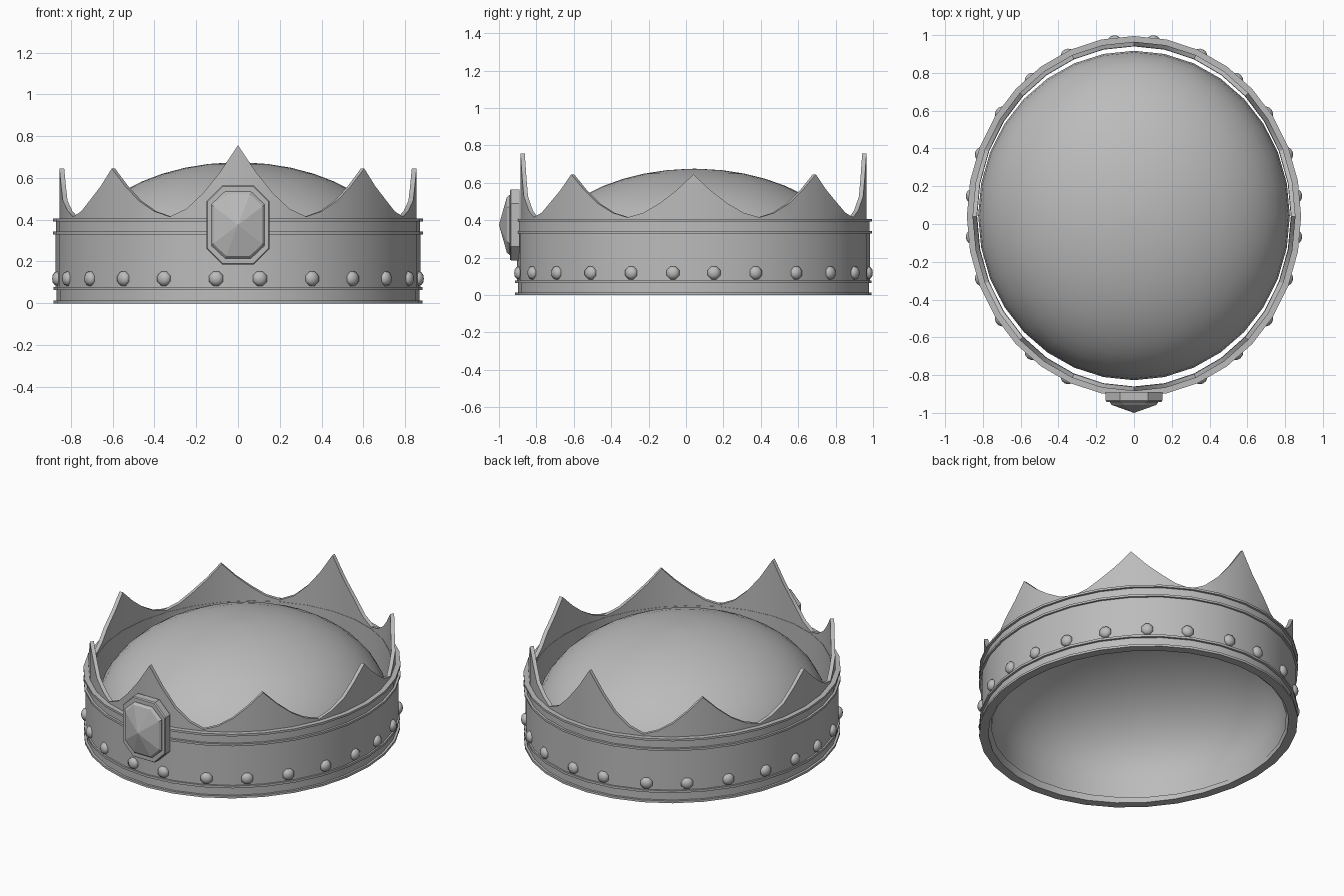
import bpy, bmesh, math
from mathutils import Vector, Matrix

if "Cube" in bpy.data.objects:
    bpy.data.objects.remove(bpy.data.objects["Cube"])

RX, RY, CY, SIDES = 0.885, 0.955, 0.04, 32   # oval of the band

metal = bpy.data.materials.new("plain grey")
metal.diffuse_color = (0.5, 0.5, 0.5, 1)
metal.use_nodes = True
metal.node_tree.nodes["Principled BSDF"].inputs["Base Color"].default_value = metal.diffuse_color


def oval(deg, inset=0.0, z=0.0):
    """Point on the many-sided oval; 0 degrees is the front."""
    step = 360 / SIDES
    k = math.floor(deg / step + 1e-6)
    f = deg / step - k

    def corner(i):
        a = math.radians(i * step)
        return Vector(((RX - inset) * math.sin(a), CY - (RY - inset) * math.cos(a), z))
    return corner(k).lerp(corner(k + 1), f)


def finish(name, bm, smooth=None):
    bmesh.ops.recalc_face_normals(bm, faces=bm.faces)
    mesh = bpy.data.meshes.new(name)
    bm.to_mesh(mesh)
    bm.free()
    mesh.materials.append(metal)
    ob = bpy.data.objects.new(name, mesh)
    bpy.context.collection.objects.link(ob)
    if smooth:
        bpy.ops.object.select_all(action='DESELECT')
        ob.select_set(True)
        bpy.context.view_layer.objects.active = ob
        bpy.ops.object.shade_smooth_by_angle(angle=math.radians(smooth))
    return ob


def skin(bm, loops, closed_section=True):
    """Join a closed run of cross-sections with quads; returns the vertices."""
    vs = [[bm.verts.new(p) for p in loop] for loop in loops]
    n, m = len(vs), len(vs[0])
    for i in range(n):
        a, b = vs[i], vs[(i + 1) % n]
        for j in range(m if closed_section else m - 1):
            k = (j + 1) % m
            bm.faces.new((a[j], b[j], b[k], a[k]))
    return vs


# Band with raised trims: (inset, height) profile
profile = [(0.055, 0), (0.002, 0), (0.002, 0.014), (0.016, 0.014), (0.016, 0.064),
           (0.002, 0.064), (0.002, 0.078), (0.012, 0.078), (0.012, 0.33), (0, 0.33),
           (0, 0.343), (0.014, 0.343), (0.014, 0.392), (0, 0.392), (0, 0.405), (0.055, 0.405)]
bm = bmesh.new()
skin(bm, [[oval(i * 360 / SIDES, d, z) for d, z in profile] for i in range(SIDES)])
finish("band", bm, 30)

# Eight curved points; the front and back ones are taller
bm = bmesh.new()
loops = []
for i in range(64):
    t = abs((i + 4) % 8 - 4) / 4
    tall = ((i + 4) // 8) % 4 == 0
    z = 0.415 + (0.342 if tall else 0.23) * (1 - t) ** 1.6
    a = i * 360 / 64
    loops.append([oval(a, 0.03, 0.40), oval(a, 0.03, z), oval(a, 0.053, z), oval(a, 0.053, 0.40)])
skin(bm, loops)
finish("crown_points", bm, 30)

# Inner cap: domed top over a short straight skirt
bm = bmesh.new()
rows = [(1, 0.02)]
rows += [(math.cos(math.radians(e)), 0.135 + 0.54 * math.sin(math.radians(e))) for e in range(0, 89, 8)]
rows += [(0.0005, 0.675)]
skin(bm, [[Vector((0.825 * r * math.sin(a), 0.045 - 0.872 * r * math.cos(a), z)) for r, z in rows]
          for a in (i * math.tau / SIDES for i in range(SIDES))], closed_section=False)
finish("inner_cap", bm, 40)

# Row of cut studs around the lower band
bm = bmesh.new()
quarter = [6.9, 24, 39, 54.3, 69.3, 83.3]
for deg in quarter + [180 - q for q in quarter] + [180 + q for q in quarter] + [360 - q for q in quarter]:
    pos = oval(deg, 0.010, 0.118)
    a = math.radians(deg)
    out = Vector((math.sin(a) / RX, -math.cos(a) / RY, 0))
    turn = math.atan2(out.x, -out.y)
    mat = (Matrix.Translation(pos) @ Matrix.Rotation(turn, 4, 'Z')
           @ Matrix.Diagonal((0.037, 0.025, 0.037, 1)) @ Matrix.Rotation(math.pi / 2, 4, 'X')
           @ Matrix.Rotation(math.pi / 8, 4, 'Z'))
    bmesh.ops.create_uvsphere(bm, u_segments=8, v_segments=6, radius=1, matrix=mat)
finish("studs", bm, 50)


def octagon(w, h, cut_x, cut_z, y, zc=0.375):
    """Tall octagon with extra corners halfway up its sides."""
    right = [(cut_x, h), (w, cut_z), (w, 0), (w, -cut_z), (cut_x, -h)]
    pts = right + [(-x, z) for x, z in reversed(right)]
    return [Vector((x, y, zc + z)) for x, z in pts]


# Frame of the front jewel
bm = bmesh.new()
rings = [octagon(0.15, 0.19, 0.075, 0.115, -0.89), octagon(0.15, 0.19, 0.075, 0.115, -0.935),
         octagon(0.145, 0.185, 0.073, 0.112, -0.942), octagon(0.128, 0.16, 0.062, 0.098, -0.942),
         octagon(0.128, 0.16, 0.062, 0.098, -0.89)]
skin(bm, list(map(list, zip(*rings))))
finish("jewel_frame", bm)

# Front jewel: bevelled edge rising to a point
bm = bmesh.new()
rings = [octagon(0.128, 0.16, 0.062, 0.098, -0.90), octagon(0.128, 0.16, 0.062, 0.098, -0.944),
         octagon(0.118, 0.148, 0.057, 0.09, -0.958)]
rim = [column[-1] for column in skin(bm, list(map(list, zip(*rings))), closed_section=False)]
tip = bm.verts.new((0, -1.0, 0.375))
for i in range(10):
    bm.faces.new((rim[i], rim[(i + 1) % 10], tip))
finish("jewel", bm)
